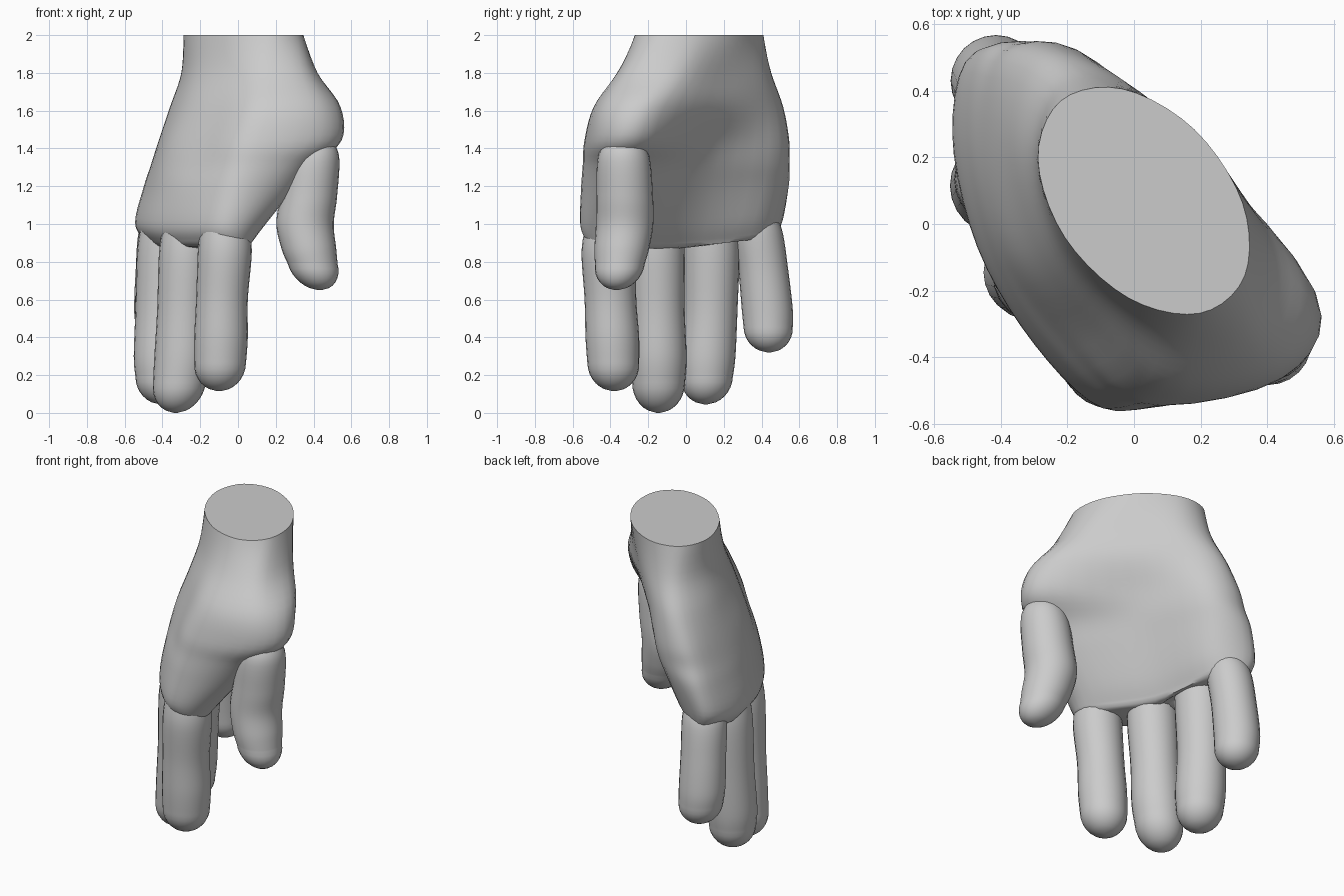
import bpy, bmesh, math
from mathutils import Vector

if "Cube" in bpy.data.objects:
    bpy.data.objects.remove(bpy.data.objects["Cube"])


def catmull(p, closed, steps):
    """Smooth interpolation through a list of vectors."""
    n, out = len(p), []
    for i in range(n if closed else n - 1):
        if closed:
            a, b, c, d = (p[(i + k) % n] for k in (-1, 0, 1, 2))
        else:
            a, b, c, d = p[max(i - 1, 0)], p[i], p[i + 1], p[min(i + 2, n - 1)]
        for s in range(steps):
            t = s / steps
            out.append(0.5 * (2 * b + (c - a) * t + (2 * a - 5 * b + 4 * c - d) * t * t
                              + (3 * b - a - 3 * c + d) * t ** 3))
    if not closed:
        out.append(p[-1].copy())
    return out


def loft(name, rings):
    """Skin a list of equal-sized rings and cap both ends."""
    bm = bmesh.new()
    vs = [[bm.verts.new(p) for p in r] for r in rings]
    n = len(rings[0])
    for r0, r1 in zip(vs, vs[1:]):
        for i in range(n):
            j = (i + 1) % n
            bm.faces.new((r0[i], r0[j], r1[j], r1[i]))
    bm.faces.new(vs[0])
    bm.faces.new(vs[-1])
    bmesh.ops.recalc_face_normals(bm, faces=bm.faces)
    me = bpy.data.meshes.new(name)
    bm.to_mesh(me)
    bm.free()
    ob = bpy.data.objects.new(name, me)
    bpy.context.collection.objects.link(ob)
    bpy.context.view_layer.objects.active = ob
    ob.select_set(True)
    bpy.ops.object.shade_smooth_by_angle(angle=math.radians(50))
    ob.select_set(False)


def finger(name, path, tip):
    """Tube along (x, y, z, radius) points with a rounded tip at height tip."""
    pts = catmull([Vector(p) for p in path], False, 6)
    end = pts[-1].copy()
    slope = (pts[-1] - pts[-4])
    slope = slope / abs(slope.z)
    drop = end.z - tip
    for k in range(1, 8):
        a = k / 8 * math.pi / 2 + (0.12 if k == 7 else 0)
        p = end + slope * drop * math.sin(a)
        p.w = end.w * math.cos(a)
        pts.append(p)
    rings = [[Vector((p.x + p.w * math.cos(t), p.y + p.w * math.sin(t), p.z))
              for t in (i * math.tau / 24 for i in range(24))] for p in pts]
    loft(name, rings)


# palm cross-sections, from pinky edge round the back of the hand to the thumb and palm
wrist = []
u, v = Vector((-.64, .768)), Vector((-.768, -.64))
for i in range(9):
    t = math.radians(40 * i)
    wrist.append(Vector((.03, .07)) + u * .39 * math.cos(t) + v * .257 * math.sin(t))
sections = [
    (1.80, [(-.22, .43), (-.30, .22), (-.24, -.04), (-.08, -.23), (.13, -.36), (.37, -.31), (.41, -.05), (.21, .21), (-.02, .42)]),
    (1.62, [(-.29, .49), (-.36, .24), (-.29, -.07), (-.12, -.29), (.10, -.48), (.44, -.43), (.53, -.18), (.20, .18), (-.09, .47)]),
    (1.44, [(-.36, .52), (-.42, .25), (-.36, -.08), (-.18, -.32), (.04, -.53), (.43, -.47), (.53, -.24), (.12, .12), (-.12, .49)]),
    (1.31, [(-.40, .52), (-.46, .26), (-.40, -.08), (-.22, -.34), (.0, -.54), (.30, -.48), (.38, -.29), (.06, .08), (-.15, .49)]),
    (1.18, [(-.44, .53), (-.50, .27), (-.43, -.08), (-.26, -.36), (-.04, -.55), (.20, -.49), (.28, -.31), (-.01, .06), (-.19, .47)]),
    (0.99, [(-.48, .51), (-.545, .27), (-.47, -.07), (-.30, -.36), (-.10, -.55), (.07, -.51), (.13, -.33), (-.11, .03), (-.24, .42)]),
    (0.90, [(-.45, .48), (-.50, .26), (-.42, -.07), (-.27, -.34), (-.09, -.51), (.03, -.49), (.06, -.35), (-.16, .00), (-.28, .39)]),
]
control = [[Vector((p.x, p.y, 2.0)) for p in wrist]]
for z, pts in sections:
    lift = .045 * min(1, max(0, (1.5 - z) / .5))     # raise the edge towards the pinky
    control.append([Vector((x, y, z + lift * max(0, (y - .15) / .3))) for x, y in pts])
around = [catmull(r, True, 5) for r in control]
columns = [catmull(list(c), False, 5) for c in zip(*around)]
rings = [list(r) for r in zip(*columns)]
# rounded underside
last = rings[-1]
mid = sum(last, Vector()) / len(last)
for s, d in ((.88, .02), (.6, .03), (.2, .03)):
    rings.append([mid.lerp(p, s) + Vector((0, 0, (p.z - mid.z) * (1 - s) * .6 - d)) for p in last])
loft("palm", rings)

# fingers
finger("index_finger", [(-.07, -.40, 1.0, .13), (-.07, -.41, .85, .143), (-.085, -.40, .6, .137),
                        (-.09, -.39, .4, .142), (-.095, -.385, .26, .137)], .115)
finger("middle_finger", [(-.26, -.15, 1.02, .13), (-.27, -.155, .85, .148), (-.285, -.15, .55, .143),
                         (-.295, -.145, .3, .148), (-.31, -.145, .16, .14)], .0)
finger("ring_finger", [(-.37, .13, 1.04, .13), (-.385, .135, .87, .148), (-.40, .13, .55, .143),
                       (-.405, .115, .3, .147), (-.405, .11, .19, .138)], .045)
finger("little_finger", [(-.37, .37, 1.08, .08), (-.395, .38, .97, .128), (-.41, .41, .75, .132),
                         (-.415, .43, .55, .135), (-.41, .435, .45, .13)], .32)
finger("thumb", [(.41, -.33, 1.47, .07), (.40, -.33, 1.36, .135), (.375, -.325, 1.15, .15),
                 (.355, -.325, 1.0, .152), (.375, -.34, .87, .145), (.395, -.35, .79, .132)], .65)
